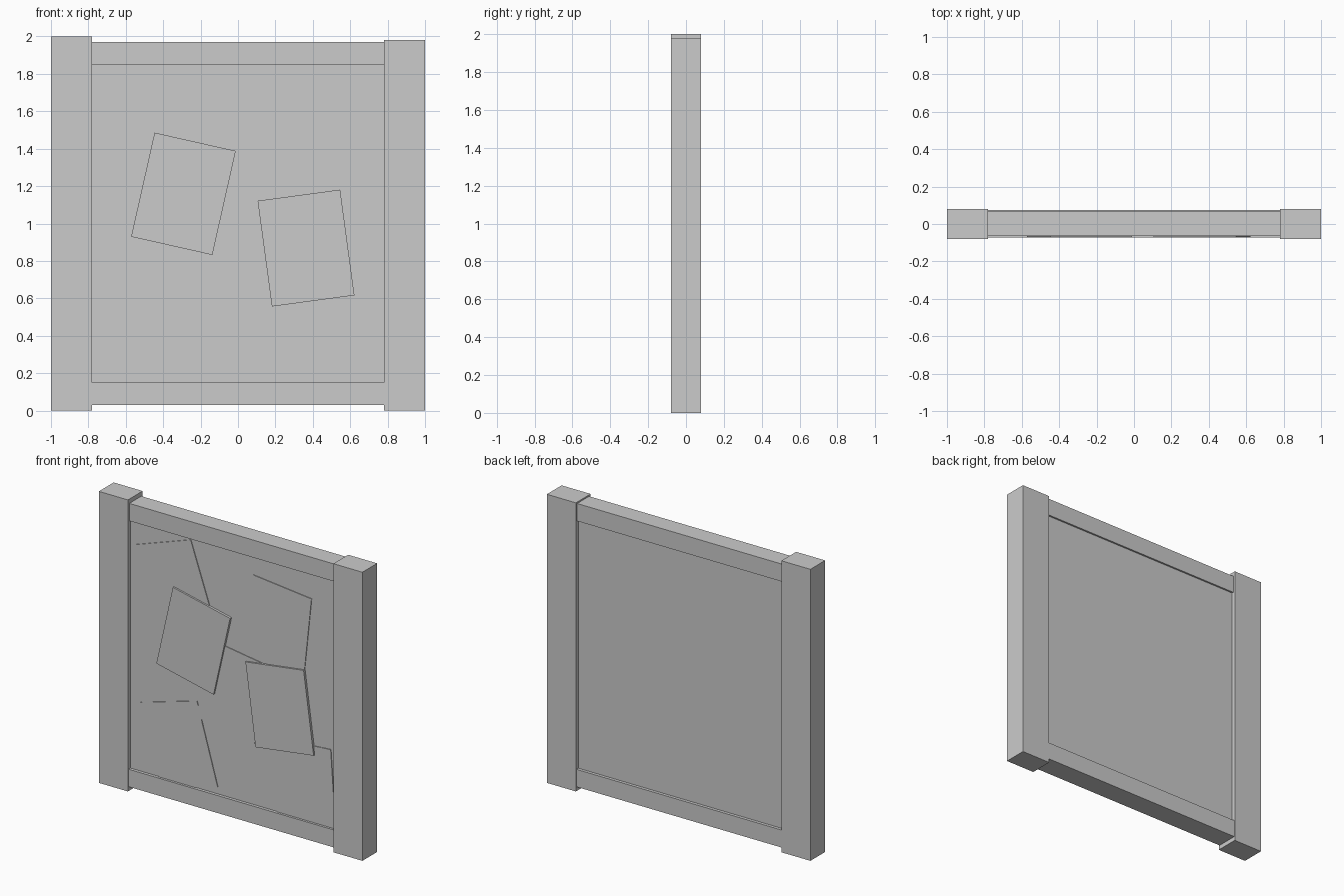
import bpy, bmesh
from math import radians
from mathutils import Matrix, Vector

if "Cube" in bpy.data.objects:
    bpy.data.objects.remove(bpy.data.objects["Cube"])


def box(name, lo, hi, matrix=None):
    """Axis-aligned box between two corners, optionally placed by a matrix."""
    lo, hi = Vector(lo), Vector(hi)
    bm = bmesh.new()
    bmesh.ops.create_cube(bm, size=1)
    for v in bm.verts:
        v.co = Vector([(lo[i] + hi[i]) / 2 + v.co[i] * (hi[i] - lo[i]) for i in range(3)])
    mesh = bpy.data.meshes.new(name)
    bm.to_mesh(mesh)
    bm.free()
    obj = bpy.data.objects.new(name, mesh)
    if matrix:
        obj.matrix_world = matrix
    bpy.context.collection.objects.link(obj)
    return obj


# Side posts, slightly different heights
box("left_post", (-1, -0.08, 0), (-0.78, 0.08, 2.0))
box("right_post", (0.78, -0.08, 0), (1, 0.08, 1.98))

# Rails and the recessed board between them
box("bottom_rail", (-0.78, -0.073, 0.03), (0.78, 0.075, 0.15))
box("top_rail", (-0.78, -0.064, 1.85), (0.78, 0.066, 1.97))
box("board", (-0.78, -0.052, 0.15), (0.78, 0.054, 1.85))

# Paper sheets: top-right corner x, z, counter-clockwise tilt, front y
W, H = 0.445, 0.57
sheets = [
    (-0.32, 1.84, 19, -0.057),
    (0.597, 1.68, -6, -0.057),
    (0.25, 1.135, -8.5, -0.057),
    (0.743, 0.685, 4, -0.057),
    (-0.272, 0.747, 16, -0.057),
    (-0.012, 1.388, -12.7, -0.069),
    (0.546, 1.181, 7.7, -0.069),
]
for i, (x, z, tilt, front) in enumerate(sheets, 1):
    place = Matrix.Translation((x, 0, z)) @ Matrix.Rotation(radians(-tilt), 4, 'Y')
    box(f"paper_sheet_{i}", (-W, front, -H), (0, -0.05, 0), place)
